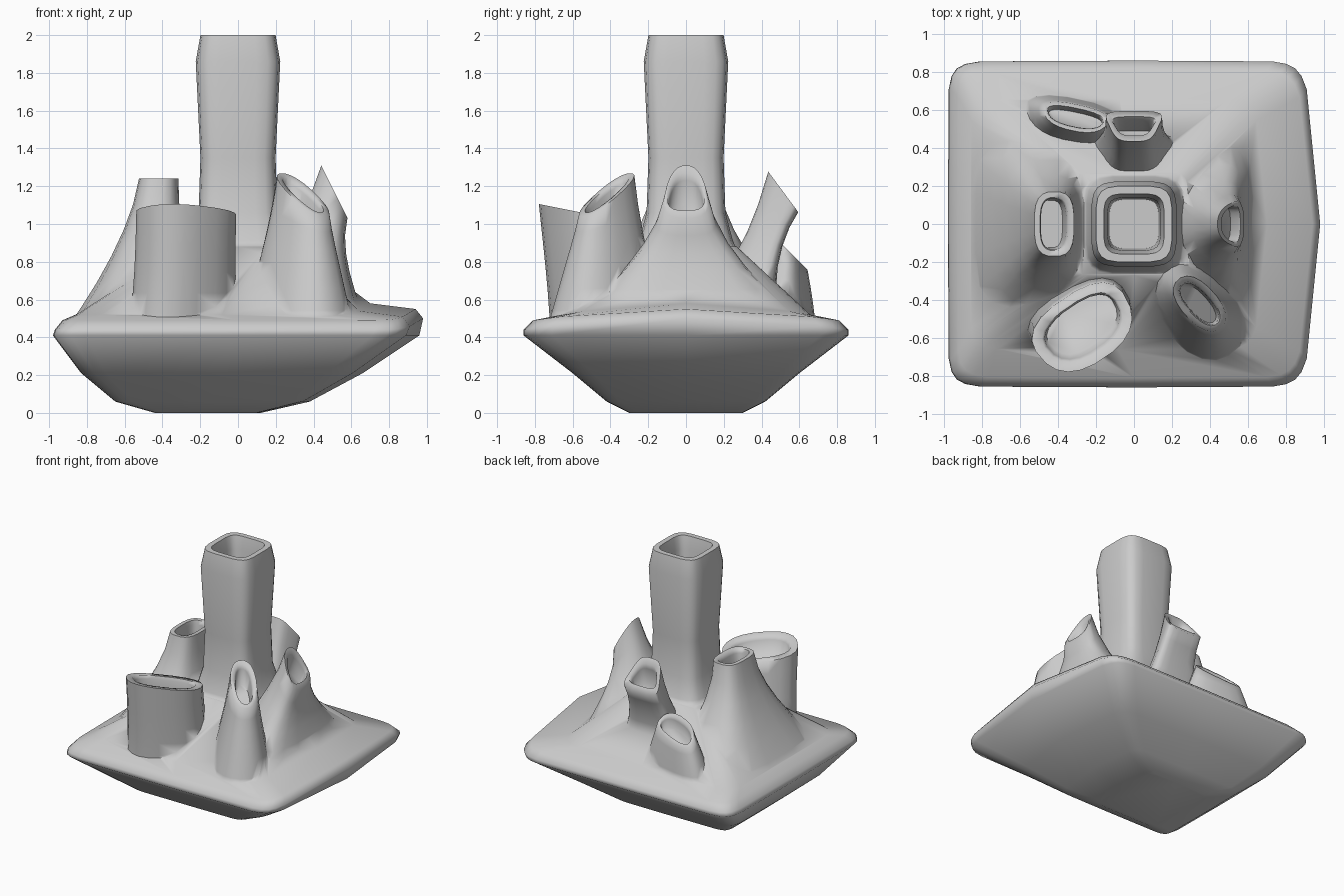
import bpy, bmesh, math
from mathutils import Vector

if "Cube" in bpy.data.objects:
    bpy.data.objects.remove(bpy.data.objects["Cube"])


def loft(name, rings):
    """Skin a closed solid through rings that share one vertex count."""
    bm = bmesh.new()
    loops = [[bm.verts.new(p) for p in ring] for ring in rings]
    for a, b in zip(loops, loops[1:]):
        for i in range(len(a)):
            bm.faces.new((a[i - 1], a[i], b[i], b[i - 1]))
    bm.faces.new(loops[0])
    bm.faces.new(loops[-1])
    bmesh.ops.recalc_face_normals(bm, faces=bm.faces)
    mesh = bpy.data.meshes.new(name)
    bm.to_mesh(mesh)
    bm.free()
    ob = bpy.data.objects.new(name, mesh)
    bpy.context.collection.objects.link(ob)
    return ob


def rounded(p, taper=0, n=20, shift=0.5):
    """Unit rounded square; p sets squareness, taper widens the +v side."""
    out = []
    for i in range(n):
        t = 2 * math.pi * (i + shift) / n
        c, s = math.cos(t), math.sin(t)
        v = math.copysign(abs(s) ** (2 / p), s)
        out.append((math.copysign(abs(c) ** (2 / p), c) * (1 + taper * v), v))
    return out


def ring(shape, rot, centre, radii, tilt):
    """Place an outline: turn it in plan, then tilt it by two slopes."""
    c, s = math.cos(rot), math.sin(rot)
    pts = []
    for u, v in shape:
        a, b = u * radii.x, v * radii.y
        d = Vector((a * c - b * s, a * s + b * c, 0))
        d.z = d.x * tilt.x + d.y * tilt.y
        pts.append(centre + d)
    return pts


def vent(name, foot, foot_r, mouth, mouth_r, tilt, flare,
         shape, deg=0, lip=0.03):
    """Chimney that narrows from foot to mouth, then turns into a bore."""
    foot, mouth, tilt = Vector((*foot, 0.42)), Vector(mouth), Vector(tilt)
    foot_r, mouth_r, rim = Vector(foot_r), Vector(mouth_r), Vector((lip, lip))
    rot, rings, steps = math.radians(deg), [], 6
    for i in range(steps + 1):
        t = i / steps
        rings.append(ring(shape, rot, foot.lerp(mouth, t),
                          mouth_r.lerp(foot_r, (1 - t) ** flare), tilt * t ** 3))
    for depth, k in ((0, 1), (0.04, 1.25), (0.2, 1.5)):
        rings.append(ring(shape, rot, mouth.lerp(foot, depth),
                          mouth_r - rim * k, tilt))
    return loft(name, rings)


# Pillow-shaped base with a mound on top: left x, right x, half depth, z
levels = [(-.44, .12, .3, 0), (-.65, .38, .42, .06), (-.83, .66, .6, .21),
          (-.98, .96, .86, .41), (-.97, .98, .86, .44), (-.93, .94, .81, .49),
          (-.86, .7, .66, .52), (-.3, .3, .27, .88)]
body_rings = []
for x0, x1, d, z in levels:
    mid, half = (x0 + x1) / 2, (x1 - x0) / 2
    lift = .06 if z > .42 and x1 > .6 else 0
    # the right edge bows out and sits higher at its middle
    body_rings.append([(mid + u * half * (1 - .1 * v * v * (u > .5)), v * d,
                        z + lift * max(0, u) * (1 - v * v))
                       for u, v in rounded(14, 0, 24, 0)])
body = loft("chimney_cluster", body_rings)

# Tall central column with its bore: height, radius
column = [(.74, .33), (.91, .25), (1.06, .21), (1.35, .2), (1.86, .225),
          (2, .2), (2, .16), (1.9, .14), (1.2, .13)]
flat = Vector((0, 0))
parts = [
    loft("tall_column", [ring(rounded(4.5), 0, Vector((0, 0, z)),
                              Vector((r, r)), flat) for z, r in column]),
    # Broad-footed side vents
    vent("left_vent", (-.5, 0), (.43, .68), (-.42, 0, 1.24), (.105, .17),
         (0, 0), 1.6, rounded(3)),
    vent("right_vent", (.3, 0), (.62, .4), (.51, 0, 1.17), (.11, .07),
         (-2, 0), 1.5, rounded(2.7, .3), -90, .02),
    # Front vents
    vent("front_left_vent", (-.28, -.47), (.31, .2), (-.265, -.55, 1.06),
         (.275, .19), (0, -.2), 3, rounded(2.5, .08), 34, .05),
    vent("front_right_vent", (.31, -.42), (.36, .24), (.345, -.42, 1.155),
         (.17, .095), (-.45, .5), 1.2, rounded(2.3), -48),
    # Back vents
    vent("back_vent", (0, .22), (.33, .3), (0, .515, 1.17), (.13, .08),
         (0, -1.35), 2.5, rounded(4, .3)),
    vent("back_left_vent", (-.31, .5), (.32, .17), (-.31, .56, .84),
         (.17, .07), (0, -1), 1, rounded(2.5, .15), -12, .02),
]

# Fuse every vent into the base
bpy.context.view_layer.objects.active = body
body.select_set(True)
for part in parts:
    mod = body.modifiers.new("fuse", "BOOLEAN")
    mod.operation = "UNION"
    mod.solver = "EXACT"
    mod.object = part
    bpy.ops.object.modifier_apply(modifier=mod.name)
    bpy.data.objects.remove(part)
bpy.ops.object.shade_smooth_by_angle(angle=math.radians(75))
